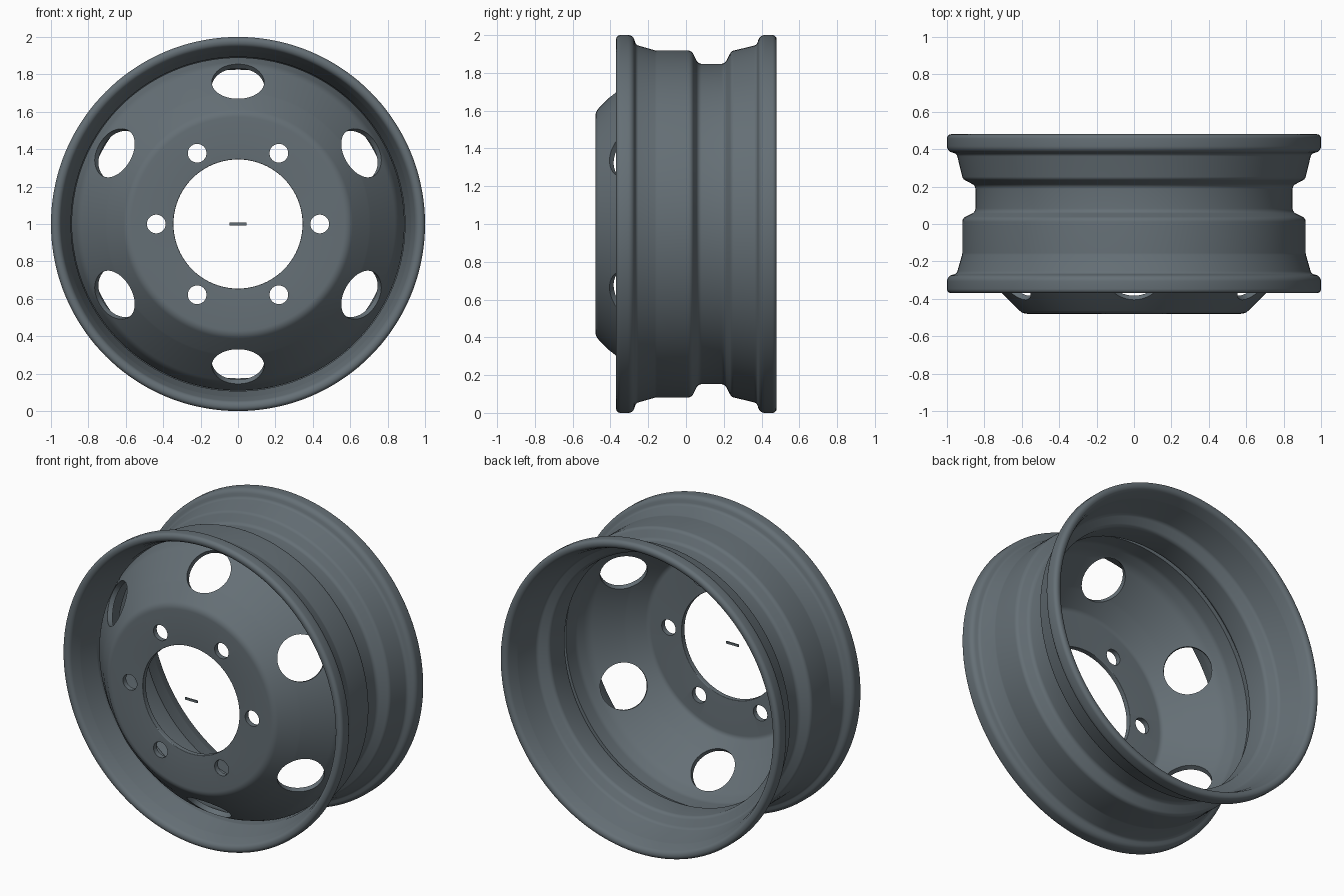
import bpy, bmesh, math
from mathutils import Vector, Matrix

if "Cube" in bpy.data.objects:
    bpy.data.objects.remove(bpy.data.objects["Cube"])

SEGMENTS = 144
CENTRE = Vector((0, 0, 1))

steel = bpy.data.materials.new("slate_grey_steel")
steel.diffuse_color = (0.13, 0.16, 0.18, 1)
steel.use_nodes = True
steel.node_tree.nodes["Principled BSDF"].inputs["Base Color"].default_value = steel.diffuse_color


def rounded(points, steps=6):
    """Round each corner (y, radius, fillet) of a closed profile."""
    out, n = [], len(points)
    for i, (y, r, f) in enumerate(points):
        p = Vector((y, r))
        a = Vector(points[i - 1][:2]) - p
        b = Vector(points[(i + 1) % n][:2]) - p
        if f == 0:
            out.append(p)
            continue
        turn = a.angle(b)
        cut = min(f / math.tan(turn / 2), a.length * 0.49, b.length * 0.49)
        start, end = p + a.normalized() * cut, p + b.normalized() * cut
        radius = cut * math.tan(turn / 2)
        mid = p + (a.normalized() + b.normalized()).normalized() * radius / math.sin(turn / 2)
        u, v = start - mid, end - mid
        sweep = math.pi - turn
        for k in range(steps + 1):
            t = k / steps
            out.append(mid + (u * math.sin((1 - t) * sweep) + v * math.sin(t * sweep)) / math.sin(sweep))
    return out


def make_object(name, bm):
    bmesh.ops.recalc_face_normals(bm, faces=bm.faces)
    mesh = bpy.data.meshes.new(name)
    bm.to_mesh(mesh)
    bm.free()
    mesh.materials.append(steel)
    obj = bpy.data.objects.new(name, mesh)
    bpy.context.collection.objects.link(obj)
    return obj


def lathe(name, points):
    """Spin a closed profile about the wheel axle (y)."""
    profile = rounded(points)
    bm = bmesh.new()
    rings = []
    for s in range(SEGMENTS):
        a = 2 * math.pi * s / SEGMENTS
        rings.append([bm.verts.new((p.y * math.cos(a), p.x, p.y * math.sin(a) + 1)) for p in profile])
    n = len(profile)
    for s in range(SEGMENTS):
        r0, r1 = rings[s], rings[(s + 1) % SEGMENTS]
        for k in range(n):
            bm.faces.new((r0[k], r0[(k + 1) % n], r1[(k + 1) % n], r1[k]))
    return make_object(name, bm)


def add_cutters(bm, radius, distance, y, tilt, first_angle, depth):
    """Six round cutters about the axle; tilt leans them outwards."""
    for i in range(6):
        a = first_angle + i * math.pi / 3
        radial = Vector((math.cos(a), 0, math.sin(a)))
        axis = radial * math.sin(tilt) - Vector((0, 1, 0)) * math.cos(tilt)
        place = Matrix.Translation(CENTRE + radial * distance + Vector((0, y, 0)))
        turn = axis.to_track_quat('Z', 'Y').to_matrix().to_4x4()
        bmesh.ops.create_cone(bm, cap_ends=True, segments=40, radius1=radius,
                              radius2=radius, depth=depth, matrix=place @ turn)


# Rim barrel: two rounded lips, bead seats and a drop centre
rim = lathe("rim_barrel", [
    (-0.37, 1.0, .042), (-0.28, 1.0, .042), (-0.265, 0.948, .025), (-0.16, 0.918, .04),
    (0.03, 0.918, .03), (0.065, 0.848, .03), (0.205, 0.848, .03), (0.24, 0.915, .03),
    (0.375, 0.948, .025), (0.39, 1.0, .042), (0.48, 1.0, .042), (0.48, 0.953, .03),
    (0.40, 0.925, .05), (0.25, 0.89, .03), (0.215, 0.825, .03), (0.055, 0.825, .03),
    (0.02, 0.893, .03), (-0.165, 0.893, .04), (-0.29, 0.925, .05), (-0.37, 0.953, .03)])

# Dished centre disc with a flat hub face and a welded flange
disc = lathe("centre_disc", [
    (-0.48, 0.345, .004), (-0.48, 0.595, .06), (-0.37, 0.705, .2), (-0.20, 0.855, .15),
    (-0.11, 0.89, .08), (0.0, 0.89, 0), (0.0, 0.86, 0), (-0.10, 0.86, .08),
    (-0.18, 0.83, .15), (-0.35, 0.68, .2), (-0.447, 0.582, .04), (-0.447, 0.345, .004)])

# Hand holes on the slope and stud holes on the hub face
bm = bmesh.new()
add_cutters(bm, 0.14, 0.762, -0.30, math.radians(46), math.pi / 6, 0.26)
add_cutters(bm, 0.05, 0.437, -0.46, 0, 0, 0.2)
cutter = make_object("hole_cutter", bm)
cutter.hide_render = True
cut = disc.modifiers.new("holes", 'BOOLEAN')
cut.operation = 'DIFFERENCE'
cut.solver = 'EXACT'
cut.object = cutter
bpy.context.view_layer.objects.active = disc
bpy.ops.object.modifier_apply(modifier=cut.name)
bpy.data.objects.remove(cutter)

# Smooth pressed steel, crisp hole edges
bpy.ops.object.select_all(action='DESELECT')
for obj in (rim, disc):
    obj.select_set(True)
bpy.ops.object.shade_smooth_by_angle(angle=math.radians(30))

# Small plain plate floating at the middle of the bore
bm = bmesh.new()
bmesh.ops.create_cube(bm, size=1, matrix=Matrix.Translation((0, -0.475, 1)) @ Matrix.Diagonal((0.09, 0.008, 0.014, 1)))
make_object("centre_plate", bm)
